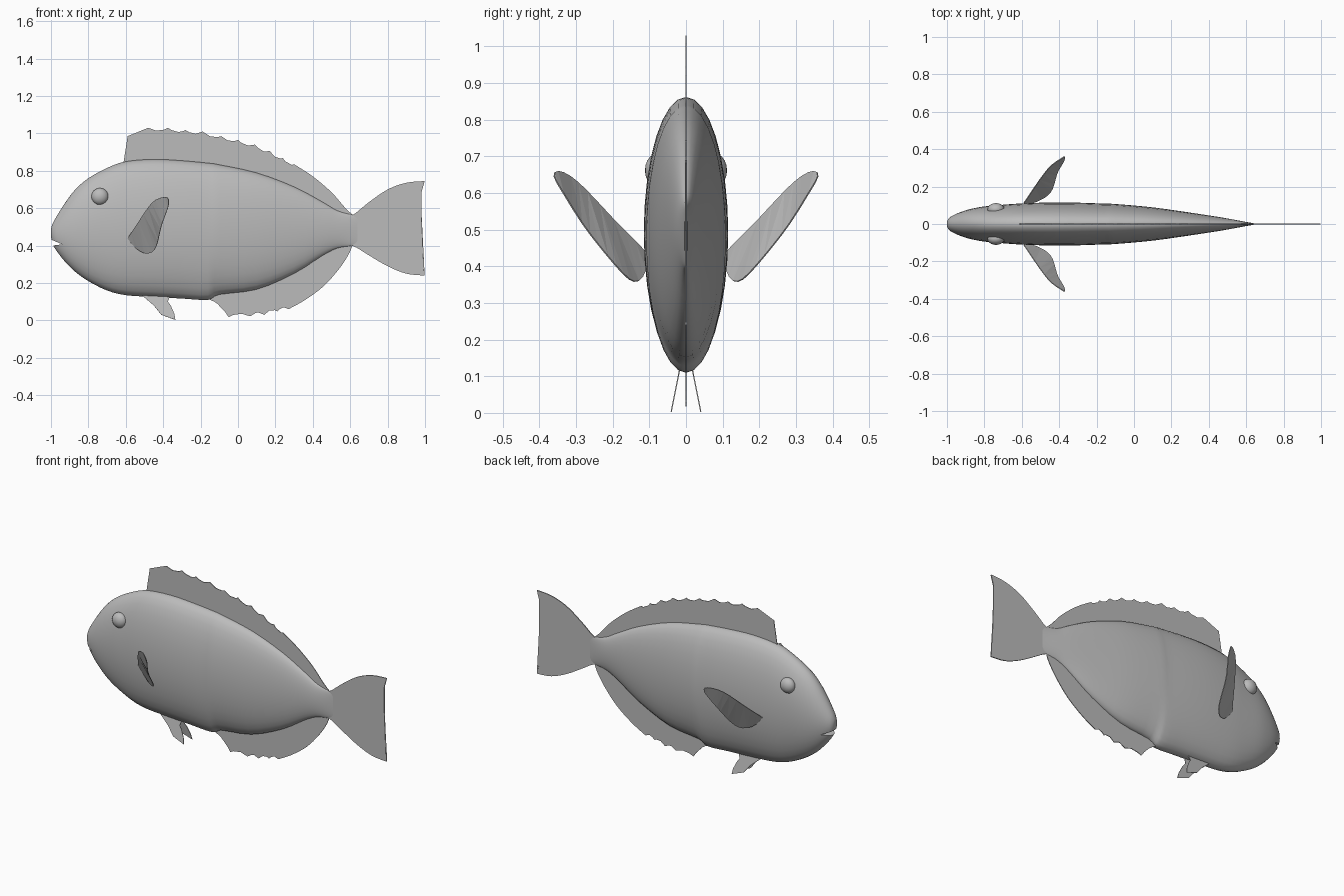
import bpy, bmesh, math
from mathutils import Vector

if "Cube" in bpy.data.objects:
    bpy.data.objects.remove(bpy.data.objects["Cube"], do_unlink=True)

# One plain grey for the whole fish
grey = bpy.data.materials.new("fish_grey")
grey.use_nodes = True
GREY = (0.5, 0.5, 0.5, 1)
grey.diffuse_color = GREY
grey.node_tree.nodes["Principled BSDF"].inputs["Base Color"].default_value = GREY


def finish(bm, name, smooth_angle=None):
    """Turn a bmesh into a named, coloured object."""
    bmesh.ops.recalc_face_normals(bm, faces=bm.faces)
    mesh = bpy.data.meshes.new(name)
    bm.to_mesh(mesh)
    bm.free()
    obj = bpy.data.objects.new(name, mesh)
    bpy.context.collection.objects.link(obj)
    mesh.materials.append(grey)
    if smooth_angle:
        smooth(obj, smooth_angle)
    return obj


def select_only(obj):
    bpy.ops.object.select_all(action='DESELECT')
    obj.select_set(True)
    bpy.context.view_layer.objects.active = obj


def smooth(obj, degrees):
    select_only(obj)
    bpy.ops.object.shade_smooth_by_angle(angle=math.radians(degrees))


def catmull(points, steps):
    """Smooth path through the points."""
    pts = [Vector(p) for p in points]
    pts = [pts[0]] + pts + [pts[-1]]
    path = []
    for a, b, c, d in zip(pts, pts[1:], pts[2:], pts[3:]):
        for i in range(steps):
            t = i / steps
            path.append(0.5 * (2 * b + (c - a) * t + (2 * a - 5 * b + 4 * c - d) * t * t
                               + (3 * b - a - 3 * c + d) * t ** 3))
    return path + [pts[-1]]


def scallops(peaks, dip):
    """Join spine tips with shallow curves; dip is towards (+) or away from z = 0."""
    path = []
    for (xa, za), (xb, zb) in zip(peaks, peaks[1:]):
        for i in range(5):
            t = i / 5
            sag = 4 * dip * t * (1 - t)
            path.append((xa + (xb - xa) * t, za + (zb - za) * t - sag))
    return path + [peaks[-1]]


def upright(points):
    return [(p[0], 0, p[1]) for p in points]


def fin(name, outline, thickness=0.004):
    """Thin plate from a closed outline."""
    bm = bmesh.new()
    face = bm.faces.new([bm.verts.new(p) for p in outline])
    bmesh.ops.triangulate(bm, faces=[face])
    obj = finish(bm, name)
    solid = obj.modifiers.new("thin_plate", 'SOLIDIFY')
    solid.thickness = thickness
    solid.offset = 0
    return obj


# Body: elliptical rings along x (x, top, bottom, half width)
stations = [
    (-1.0, .49, .45, .012), (-.985, .53, .395, .036), (-.93, .62, .32, .063),
    (-.87, .70, .26, .081), (-.8, .76, .21, .094), (-.7, .815, .16, .103),
    (-.6, .85, .135, .110), (-.45, .862, .125, .115), (-.3, .855, .117, .114),
    (-.16, .842, .11, .109), (-.1, .833, .138, .107), (.1, .79, .165, .089),
    (.3, .715, .25, .061), (.45, .635, .345, .038), (.53, .588, .385, .024),
    (.6, .568, .397, .011), (.64, .56, .405, .004),
]
SEGMENTS = 32
bm = bmesh.new()
rings = []
for x, top, bottom, width in catmull([Vector(s) for s in stations], 3):
    ring = []
    for i in range(SEGMENTS):
        a = math.tau * i / SEGMENTS
        ring.append(bm.verts.new((x, width * math.cos(a),
                                  (top + bottom) / 2 + (top - bottom) / 2 * math.sin(a))))
    rings.append(ring)
for r, s in zip(rings, rings[1:]):
    for i in range(SEGMENTS):
        j = (i + 1) % SEGMENTS
        bm.faces.new((r[i], r[j], s[j], s[i]))
bm.faces.new(rings[0])
bm.faces.new(rings[-1])
body = finish(bm, "body")

# Mouth: wedge cut into the snout
bm = bmesh.new()
wedge = [(-1.03, .445), (-1.03, .395), (-.94, .407)]
sides = [[bm.verts.new((x, y, z)) for x, z in wedge] for y in (-.2, .2)]
bm.faces.new(sides[0])
bm.faces.new(sides[1])
for i in range(3):
    j = (i + 1) % 3
    bm.faces.new((sides[0][i], sides[0][j], sides[1][j], sides[1][i]))
cutter = finish(bm, "mouth_cutter")
cut = body.modifiers.new("mouth", 'BOOLEAN')
cut.operation = 'DIFFERENCE'
cut.object = cutter
select_only(body)
bpy.ops.object.modifier_apply(modifier=cut.name)
bpy.data.objects.remove(cutter, do_unlink=True)
smooth(body, 40)

# Dorsal fin: spiny front, smooth rear, base buried in the back
spines = [(-.59, .985), (-.48, 1.03), (-.375, 1.03), (-.28, 1.018), (-.19, 1.01),
          (-.09, .985), (0, .965), (.09, .94), (.17, .905), (.24, .868), (.3, .835)]
rear = catmull([(.3, .835), (.4, .77), (.5, .685), (.57, .605), (.61, .567)], 4)
base = [(.6, .54), (.45, .6), (.3, .68), (.1, .75), (-.1, .79), (-.3, .81), (-.6, .81), (-.612, .845)]
fin("dorsal_fin", upright(scallops(spines, .016) + rear[1:] + base))

# Anal fin: same build under the belly
spines = [(-.15, .11), (-.05, .018), (.065, .022), (.14, .03), (.21, .048), (.27, .06)]
rear = catmull([(.27, .06), (.36, .11), (.46, .185), (.54, .275), (.59, .35), (.61, .395)], 4)
base = [(.6, .43), (.45, .38), (.3, .29), (.1, .2), (-.13, .16)]
fin("anal_fin", upright(scallops(spines, -.016) + rear[1:] + base))

# Tail fin: flared, with a hollow trailing edge
upper = catmull([(.58, .56), (.62, .568), (.7, .632), (.8, .70), (.9, .736), (.998, .745)], 4)
trailing = catmull([(.998, .745), (.977, .66), (.968, .5), (.975, .34), (.998, .24)], 4)
lower = catmull([(.998, .24), (.9, .25), (.8, .29), (.7, .348), (.62, .397), (.58, .405)], 4)
fin("tail_fin", upright(upper + trailing[1:] + lower[1:]), .006)

# Paired parts, mirrored across the y = 0 plane
pectoral = [
    (-.59, .112, .44), (-.57, .14, .47), (-.53, .2, .53), (-.48, .27, .605),
    (-.44, .315, .645), (-.39, .35, .66), (-.37, .36, .645), (-.375, .335, .6),
    (-.405, .285, .52), (-.42, .24, .46), (-.435, .19, .4), (-.46, .155, .365),
    (-.5, .13, .36), (-.55, .11, .39), (-.59, .112, .44),
]
pelvic = [(-.52, .14), (-.45, .08), (-.41, .03), (-.335, .003),
          (-.34, .035), (-.36, .08), (-.375, .1), (-.36, .14)]
for side, word in ((-1, "front"), (1, "back")):
    fin(word + "_pectoral_fin",
        [(p.x, side * p.y, p.z) for p in catmull(pectoral, 2)[:-1]])
    fin(word + "_pelvic_fin",
        [(x, side * (.041 - .2 * z), z) for x, z in pelvic], .003)
    # Eye: flattened ball set into the head
    bm = bmesh.new()
    bmesh.ops.create_uvsphere(bm, u_segments=16, v_segments=10, radius=1)
    for v in bm.verts:
        v.co = (-.738 + .046 * v.co.x, side * .078 + .034 * v.co.z, .662 + .046 * v.co.y)
    finish(bm, word + "_eye", 40)
